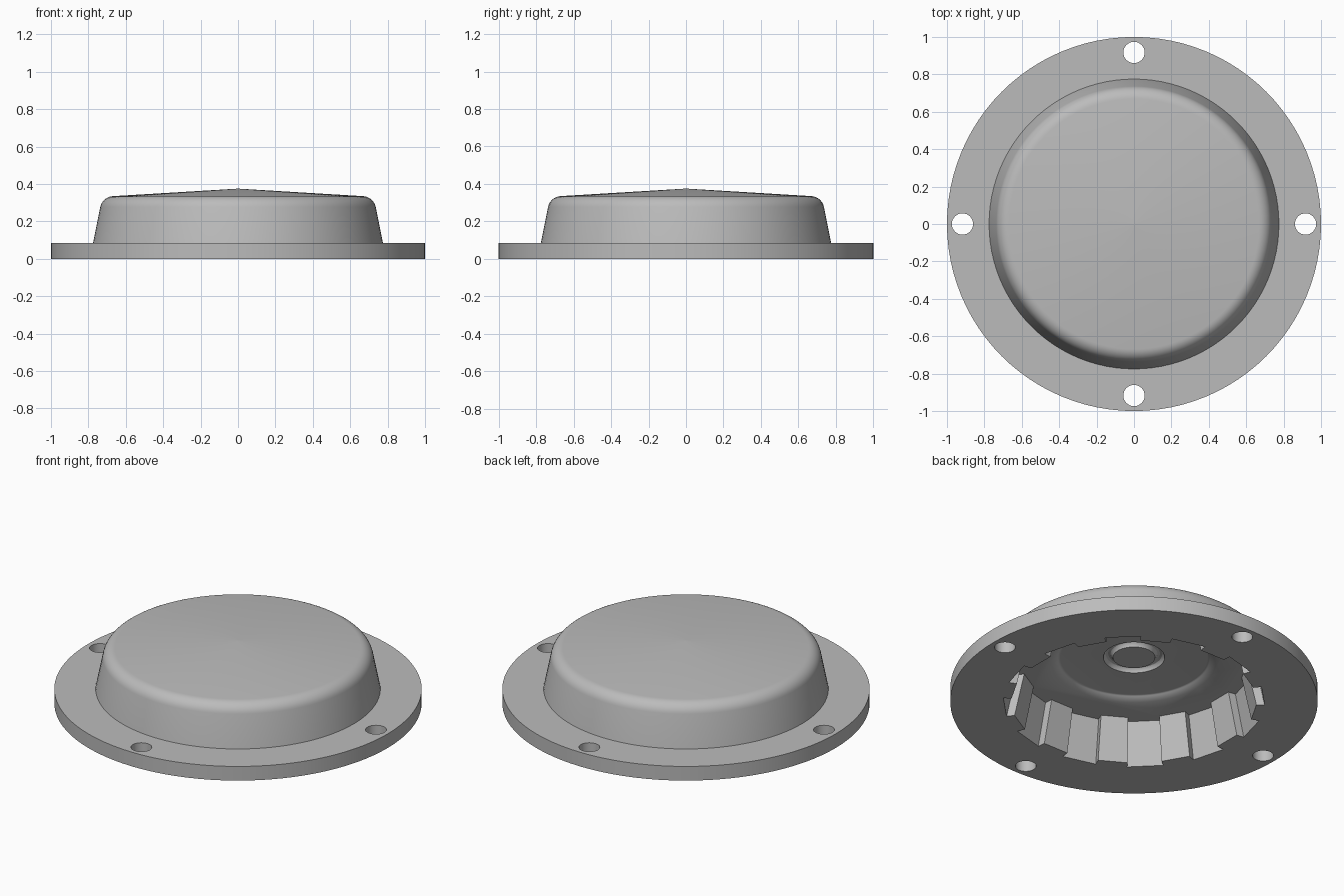
import bpy, bmesh
from math import sin, cos, pi, radians

cube = bpy.data.objects.get("Cube")
if cube:
    bpy.data.objects.remove(cube)

grey = bpy.data.materials.new("plain_grey")
grey.use_nodes = True
grey.diffuse_color = (0.5, 0.5, 0.5, 1)
grey.node_tree.nodes["Principled BSDF"].inputs["Base Color"].default_value = (0.5, 0.5, 0.5, 1)


def add_object(name, bm):
    bmesh.ops.recalc_face_normals(bm, faces=bm.faces)
    mesh = bpy.data.meshes.new(name)
    bm.to_mesh(mesh)
    bm.free()
    mesh.materials.append(grey)
    obj = bpy.data.objects.new(name, mesh)
    bpy.context.collection.objects.link(obj)
    return obj


def loft(name, rings):
    """Closed solid through equal-length rings of points."""
    bm = bmesh.new()
    loops = [[bm.verts.new(p) for p in ring] for ring in rings]
    n = len(loops[0])
    for a, b in zip(loops, loops[1:]):
        for i in range(n):
            j = (i + 1) % n
            bm.faces.new((a[i], a[j], b[j], b[i]))
    bm.faces.new(loops[0])
    bm.faces.new(loops[-1])
    return add_object(name, bm)


def revolve(name, profile, sides=96, centre=(0, 0)):
    return loft(name, [[(centre[0] + r * cos(2 * pi * i / sides),
                         centre[1] + r * sin(2 * pi * i / sides), z)
                        for i in range(sides)] for r, z in profile])


def arc(r, z, radius, start, end, steps=8):
    angles = [radians(start + (end - start) * i / steps) for i in range(steps + 1)]
    return [(r + radius * cos(a), z + radius * sin(a)) for a in angles]


def cut(body, cutter):
    mod = body.modifiers.new("cut", 'BOOLEAN')
    mod.operation = 'DIFFERENCE'
    mod.solver = 'EXACT'
    mod.object = cutter
    bpy.context.view_layer.objects.active = body
    bpy.ops.object.modifier_apply(modifier=mod.name)
    bpy.data.objects.remove(cutter)


# Flange and tapered hub with a rounded shoulder and a shallow conical top
cover = revolve("flanged_cover",
                [(1, 0), (1, 0.085), (0.775, 0.085)]
                + arc(0.665, 0.262, 0.073, 12, 87)
                + [(0.002, 0.375)])

# Underside cavity: twelve flat slots between twelve ribs
SLOT, HALF = 12, 8


def slot_ring(z):
    taper = 0.213 * z
    points = []
    for k in range(SLOT):
        middle = 45 + k * 360 / SLOT
        for offset, r in ((-HALF, 0.667), (-HALF, 0.712), (HALF, 0.712), (HALF, 0.667)):
            a = radians(middle + offset)
            points.append(((r - taper) * cos(a), (r - taper) * sin(a), z))
    return points


cut(cover, loft("cavity_cutter", [slot_ring(-0.1), slot_ring(0.253)]))

# Round recess in the cavity ceiling, with a filleted edge
cut(cover, revolve("recess_cutter",
                   [(0.448, 0.2), (0.448, 0.253)] + arc(0.40, 0.253, 0.024, 45, 90, 4)))

# Rounded ring groove in the middle of the recess
bm = bmesh.new()
sides, steps = 64, 12
rings = [[bm.verts.new((r * cos(2 * pi * i / sides), r * sin(2 * pi * i / sides), z))
          for r, z in arc(0.141, 0.277, 0.026, 0, 360 - 360 / steps, steps - 1)]
         for i in range(sides)]
for i in range(sides):
    a, b = rings[i], rings[(i + 1) % sides]
    for j in range(steps):
        k = (j + 1) % steps
        bm.faces.new((a[j], a[k], b[k], b[j]))
cut(cover, add_object("groove_cutter", bm))

# Four bolt holes through the flange
for k in range(4):
    a = k * pi / 2
    cut(cover, revolve("hole_cutter", [(0.057, -0.1), (0.057, 0.2)], 32,
                       (0.917 * cos(a), 0.917 * sin(a))))

bpy.ops.object.select_all(action='DESELECT')
cover.select_set(True)
bpy.context.view_layer.objects.active = cover
bpy.ops.object.shade_smooth_by_angle(angle=radians(30))
